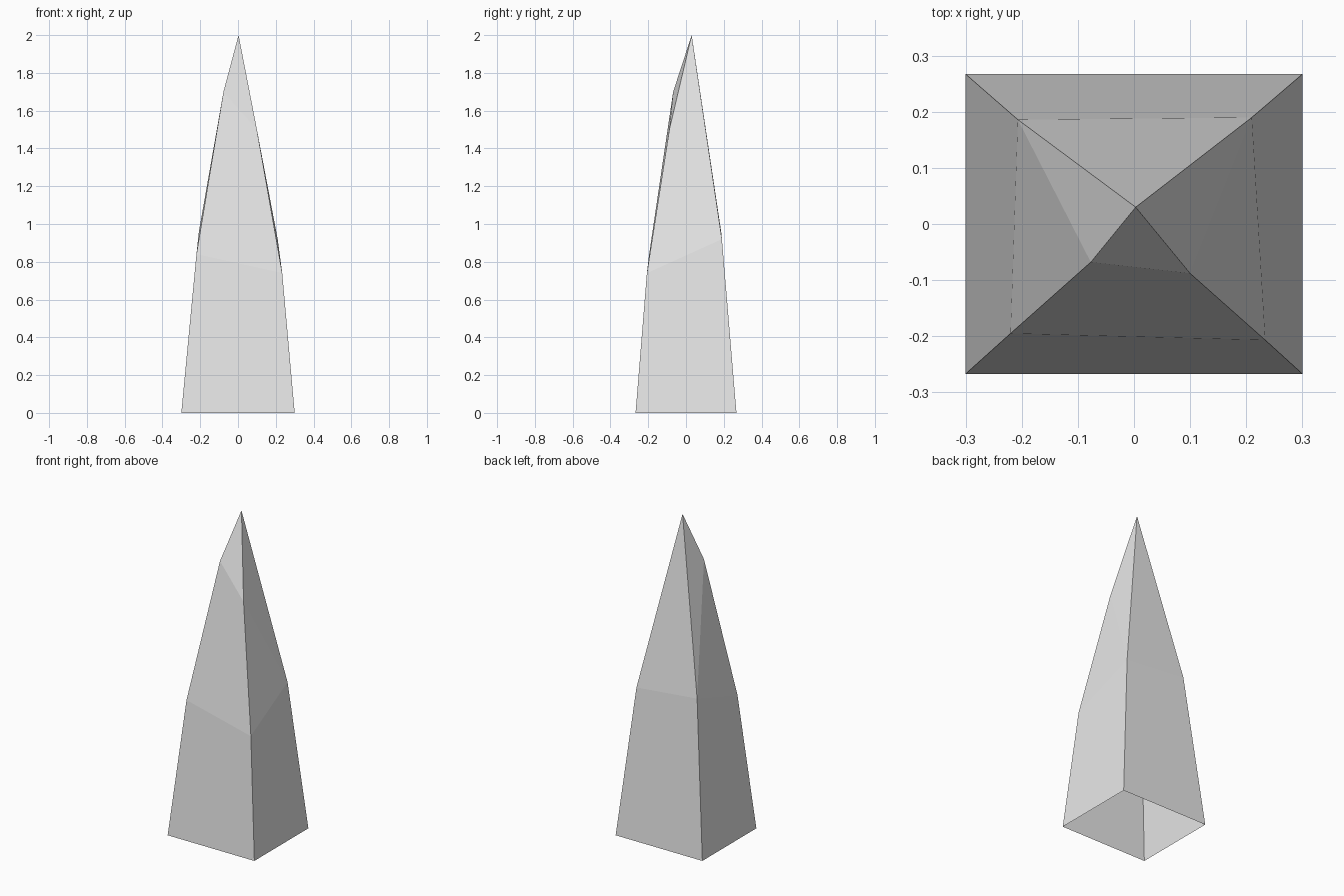
import bpy
import bmesh

cube = bpy.data.objects.get("Cube")
if cube:
    bpy.data.objects.remove(cube, do_unlink=True)

# Pale stone material
stone = bpy.data.materials.new("pale_grey_stone")
stone.use_nodes = True
grey = (0.8, 0.8, 0.8, 1)
stone.diffuse_color = grey
stone.node_tree.nodes["Principled BSDF"].inputs["Base Color"].default_value = grey

bm = bmesh.new()

# Corner rings run front left, front right, back right, back left as seen from the front
base = [bm.verts.new((sx * 0.3, sy * 0.267, 0))
        for sx, sy in ((-1, -1), (1, -1), (1, 1), (-1, 1))]
waist = [bm.verts.new(p) for p in (
    (-0.22, -0.195, 0.84), (0.234, -0.207, 0.74),
    (0.21, 0.19, 0.92), (-0.207, 0.186, 0.96))]
chip_a = bm.verts.new((-0.077, -0.068, 1.7))
chip_b = bm.verts.new((0.1, -0.088, 1.5))
tip = bm.verts.new((0.003, 0.03, 2))

# Lower walls, open underneath
for i in range(4):
    j = (i + 1) % 4
    bm.faces.new((base[i], base[j], waist[j], waist[i]))

# Upper facets with the chipped front edges
fa, fb, bb, ba = waist
for facet in ((fa, fb, chip_b, chip_a), (chip_a, chip_b, tip),
              (fb, bb, chip_b), (bb, tip, chip_b),
              (bb, ba, tip),
              (ba, fa, chip_a), (ba, chip_a, tip)):
    bm.faces.new(facet)

mesh = bpy.data.meshes.new("stone_spike")
bm.to_mesh(mesh)
bm.free()
mesh.materials.append(stone)
spike = bpy.data.objects.new("stone_spike", mesh)
bpy.context.collection.objects.link(spike)
